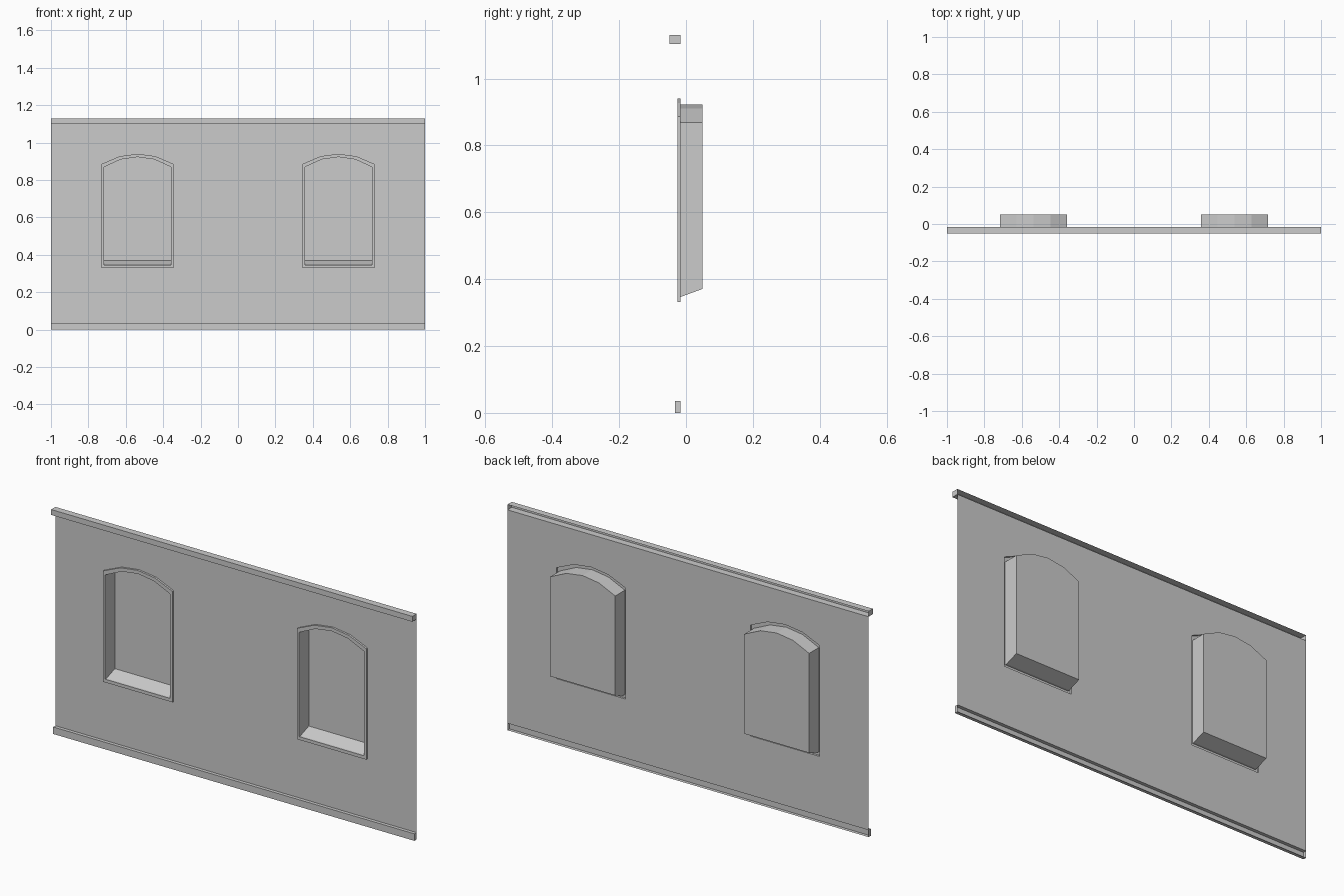
import bpy, bmesh

if "Cube" in bpy.data.objects:
    bpy.data.objects.remove(bpy.data.objects["Cube"])

WALL_Y = -0.016            # plane of the wall sheet
CX = 0.537                 # window centre, mirrored in x
OUTER = (0.192, 0.331, 0.886, 0.94)    # half width, sill, spring, apex
INNER = (0.18, 0.347, 0.869, 0.923)
BACK = (0.18, 0.371, 0.869, 0.923)


def arch(shape, cx, y, segments=4):
    """Closed outline: two sill corners, then a segmental arch."""
    half, sill, spring, apex = shape
    rise = apex - spring
    r = (half * half + rise * rise) / (2 * rise)
    pts = [(cx - half, y, sill), (cx + half, y, sill)]
    for i in range(segments + 1):
        x = half - 2 * half * i / segments
        pts.append((cx + x, y, apex - r + (r * r - x * x) ** 0.5))
    return pts


def finish(name, bm):
    mesh = bpy.data.meshes.new(name)
    bm.to_mesh(mesh)
    bm.free()
    obj = bpy.data.objects.new(name, mesh)
    bpy.context.collection.objects.link(obj)
    return obj


def loft(name, outlines, cap=False):
    """Bridge matching outlines in order, optionally closing the last."""
    bm = bmesh.new()
    rings = [[bm.verts.new(p) for p in o] for o in outlines]
    n = len(rings[0])
    for a, b in zip(rings, rings[1:]):
        for i in range(n):
            j = (i + 1) % n
            bm.faces.new((a[i], a[j], b[j], b[i]))
    if cap:
        bm.faces.new(rings[-1])
    return finish(name, bm)


def trim(name, y_front, z0, z1):
    """Box moulding with an open back."""
    bm = bmesh.new()
    back, front = [[bm.verts.new((x, y, z)) for x, z in
                    ((-1, z0), (1, z0), (1, z1), (-1, z1))]
                   for y in (WALL_Y, y_front)]
    for i in range(4):
        j = (i + 1) % 4
        bm.faces.new((back[j], back[i], front[i], front[j]))
    bm.faces.new(front)
    return finish(name, bm)


# Wall sheet with two arched openings
bm = bmesh.new()
border = [(-1, WALL_Y, 0.035), (1, WALL_Y, 0.035), (1, WALL_Y, 1.103), (-1, WALL_Y, 1.103)]
for outline in (border, arch(OUTER, -CX, WALL_Y), arch(OUTER, CX, WALL_Y)):
    vs = [bm.verts.new(p) for p in outline]
    for i, v in enumerate(vs):
        bm.edges.new((v, vs[(i + 1) % len(vs)]))
bmesh.ops.triangle_fill(bm, use_beauty=True, use_dissolve=False,
                        edges=bm.edges[:], normal=(0, -1, 0))
wall_faces = bm.faces[:]
bmesh.ops.dissolve_limit(bm, angle_limit=0.01, verts=bm.verts[:], edges=bm.edges[:])
finish("wall", bm)

# Top and bottom mouldings
trim("top_moulding", -0.05, 1.103, 1.13)
trim("bottom_moulding", -0.033, 0.0, 0.035)

# Raised window frames and recessed niches
for side, cx in (("left", -CX), ("right", CX)):
    loft(side + "_window_frame", [arch(OUTER, cx, WALL_Y), arch(OUTER, cx, -0.026),
                                  arch(INNER, cx, -0.026), arch(INNER, cx, WALL_Y)])
    loft(side + "_window_niche", [arch(INNER, cx, WALL_Y), arch(BACK, cx, 0.05)], cap=True)
